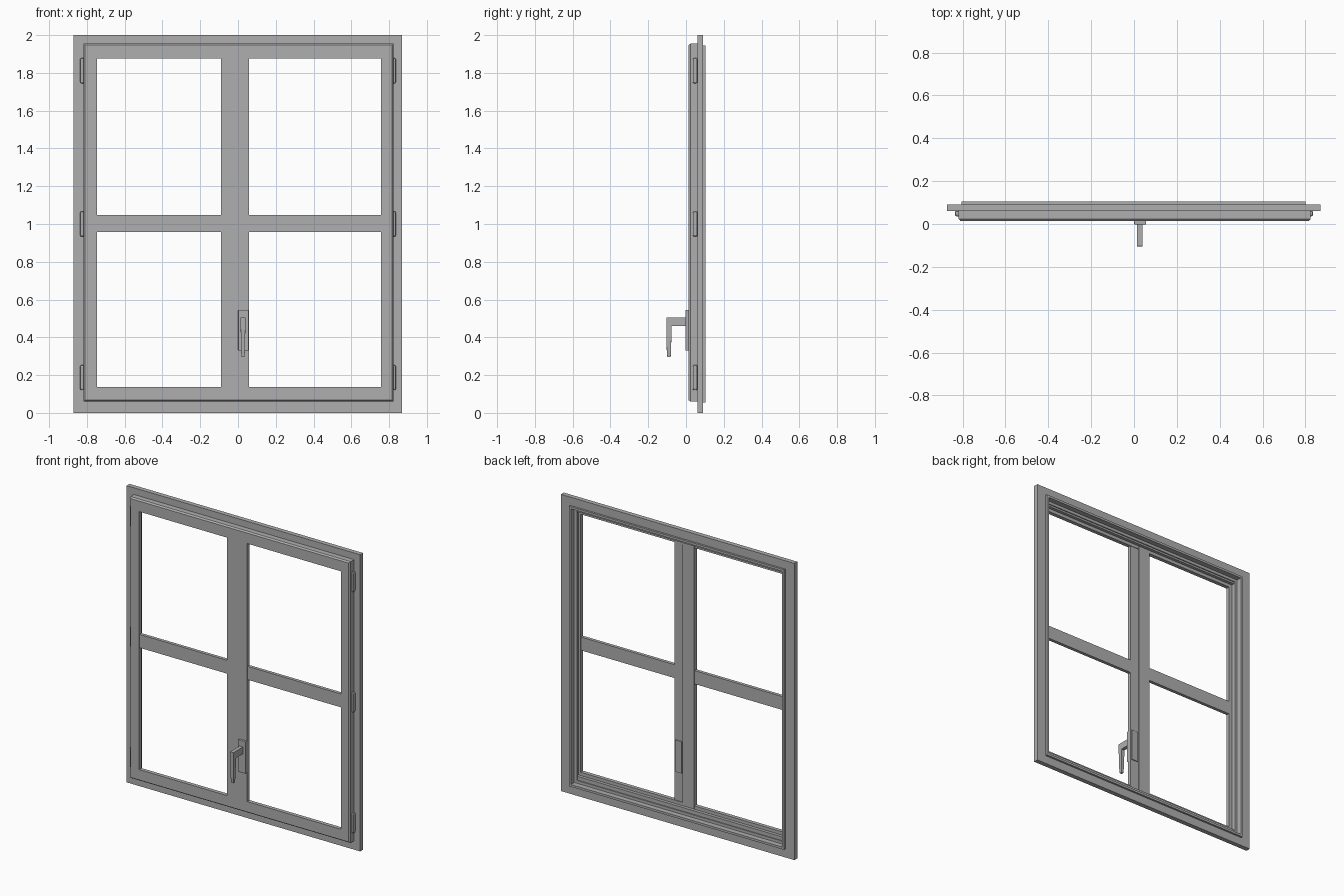
import bpy, bmesh

if "Cube" in bpy.data.objects:
    bpy.data.objects.remove(bpy.data.objects["Cube"])

grey = bpy.data.materials.new("dark_grey")
grey.diffuse_color = (.43, .43, .43, 1)
grey.use_nodes = True
grey.node_tree.nodes["Principled BSDF"].inputs["Base Color"].default_value = grey.diffuse_color


def finish(name, bm, bevel=0.0):
    bmesh.ops.recalc_face_normals(bm, faces=bm.faces)
    me = bpy.data.meshes.new(name)
    bm.to_mesh(me)
    bm.free()
    me.materials.append(grey)
    ob = bpy.data.objects.new(name, me)
    bpy.context.collection.objects.link(ob)
    if bevel:
        mod = ob.modifiers.new("bevel", 'BEVEL')
        mod.width = bevel
        mod.segments = 2
        mod.limit_method = 'ANGLE'
    return ob


def loft(name, loops, closed=True, bevel=0.0):
    """Join four-sided loops of corner points; cap the ends if not closed."""
    bm = bmesh.new()
    rows = [[bm.verts.new(p) for p in loop] for loop in loops]
    n = len(rows)
    for i in range(n if closed else n - 1):
        a, b = rows[i], rows[(i + 1) % n]
        for k in range(4):
            bm.faces.new((a[k], a[(k + 1) % 4], b[(k + 1) % 4], b[k]))
    if not closed:
        bm.faces.new(rows[0])
        bm.faces.new(rows[-1])
    return finish(name, bm, bevel)


def rect_xz(x0, x1, z0, z1, y):
    return [(x0, y, z0), (x1, y, z0), (x1, y, z1), (x0, y, z1)]


def rect_xy(x0, x1, y0, y1, z):
    return [(x0, y0, z), (x1, y0, z), (x1, y1, z), (x0, y1, z)]


def box(name, x0, x1, y0, y1, z0, z1, bevel=0.0):
    return loft(name, [rect_xz(x0, x1, z0, z1, y) for y in (y0, y1)], False, bevel)


# Fixed outer frame: stepped profile given as x inset, z inset, depth
profile = [(0, 0, .06), (0, 0, .091), (.068, .056, .091), (.068, .056, .104),
           (.083, .071, .104), (.083, .071, .068), (.102, .09, .068), (.102, .09, .06)]
loft("outer_frame", [rect_xz(-.872 + a, .869 - a, b, 2 - b, y) for a, b, y in profile])

# Sash frame standing proud at the front, chamfered outside, stepped behind
X0, X1, Z0, Z1 = -.818, .824, .059, 1.955
OX0, OX1, OZ0, OZ1 = -.747, .758, .137, 1.876
loft("sash_frame", [
    rect_xz(X0, X1, Z0, Z1, .061),
    rect_xz(X0, X1, Z0, Z1, .024),
    rect_xz(X0 + .008, X1 - .008, Z0 + .008, Z1 - .008, .014),
    rect_xz(OX0, OX1, OZ0, OZ1, .014),
    rect_xz(OX0, OX1, OZ0, OZ1, .04),
    rect_xz(OX0 - .022, OX1 + .016, OZ0 - .022, OZ1 + .022, .04),
    rect_xz(OX0 - .022, OX1 + .016, OZ0 - .022, OZ1 + .022, .061)])

# Centre post in two overlapping halves, and crossbars
box("centre_post_left", -.09, -.005, .014, .043, OZ0 - .02, OZ1 + .02)
box("centre_post_right", -.005, .059, .014, .036, OZ0 - .02, OZ1 + .02)
for side, x0, x1 in (("left", OX0, -.09), ("right", .059, OX1)):
    box("crossbar_" + side, x0, x1, .016, .038, .958, 1.048)

# Hinges: three on each side
for side, s in (("left", -1), ("right", 1)):
    for i, z in enumerate((.187, 1.0, 1.812)):
        a, b = sorted((s * .81, s * .836))
        box(f"hinge_{side}_{i}", a, b, .036, .061, z - .067, z + .067, .008)

# Handle plates, arm and tapered grip
box("handle_plate_front", .001, .057, -.003, .014, .33, .545, .003)
box("handle_plate_back", .003, .054, .036, .043, .33, .545, .002)
box("handle_arm", .014, .039, -.09, -.002, .46, .506)
loft("handle_grip", [
    rect_xy(.014, .039, -.104, -.076, .506),
    rect_xy(.014, .039, -.104, -.076, .46),
    rect_xy(.016, .037, -.102, -.079, .335),
    rect_xy(.019, .034, -.099, -.081, .296)], False, .001)
